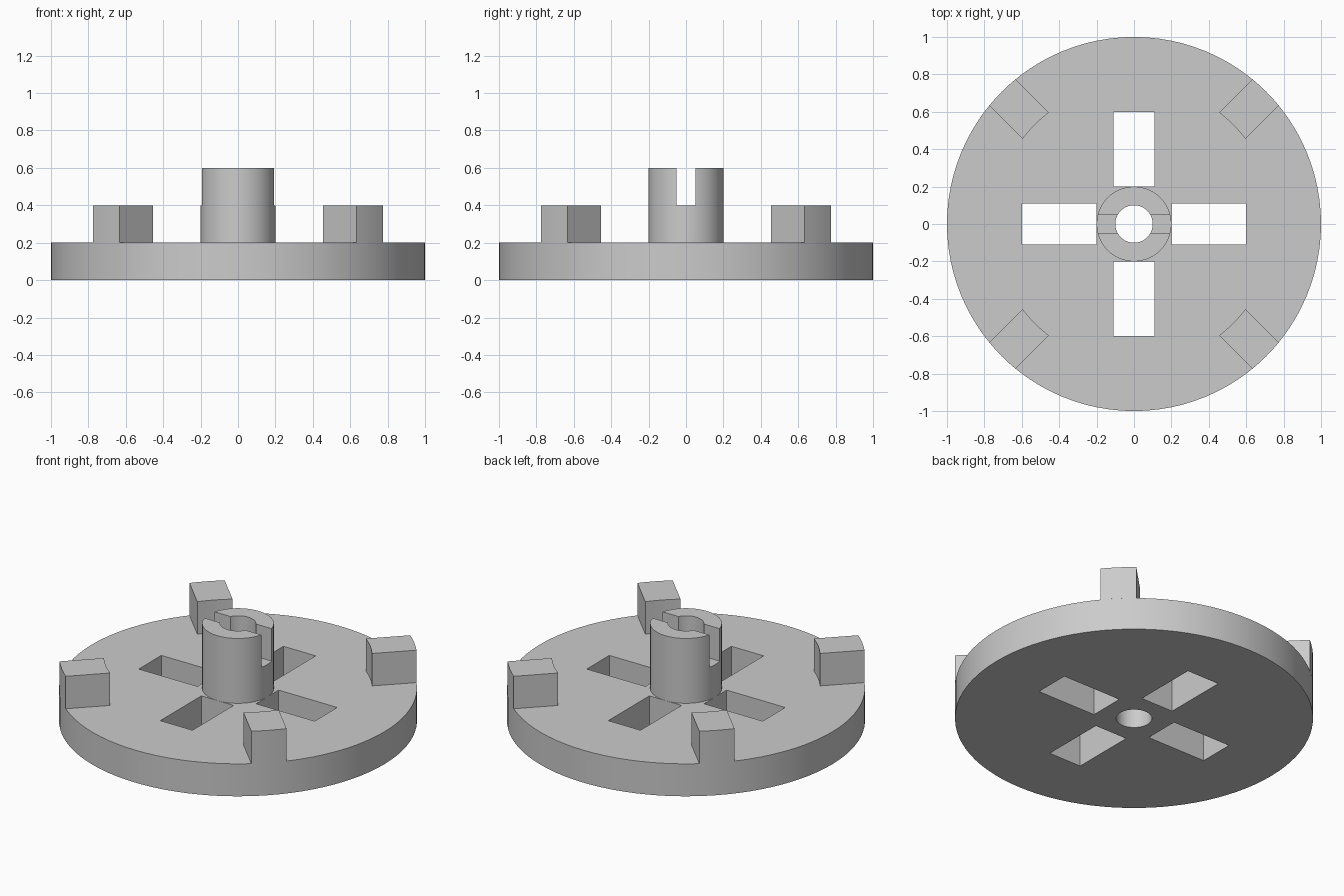
import bpy, bmesh, math

if "Cube" in bpy.data.objects:
    bpy.data.objects.remove(bpy.data.objects["Cube"], do_unlink=True)

TOP = 0.2       # plate thickness
SEGMENTS = 96

grey = bpy.data.materials.new("plain_grey")
grey.use_nodes = True
colour = (0.6, 0.6, 0.6, 1)
grey.diffuse_color = colour
grey.node_tree.nodes["Principled BSDF"].inputs["Base Color"].default_value = colour


def prism(name, outline, z0, z1):
    """Extrude a counter-clockwise outline from z0 to z1."""
    bm = bmesh.new()
    low = [bm.verts.new((x, y, z0)) for x, y in outline]
    high = [bm.verts.new((x, y, z1)) for x, y in outline]
    bm.faces.new(low[::-1])
    bm.faces.new(high)
    n = len(outline)
    for i in range(n):
        j = (i + 1) % n
        bm.faces.new((low[i], low[j], high[j], high[i]))
    mesh = bpy.data.meshes.new(name)
    bm.to_mesh(mesh)
    bm.free()
    mesh.materials.append(grey)
    ob = bpy.data.objects.new(name, mesh)
    bpy.context.collection.objects.link(ob)
    return ob


def arc(radius, start, end, steps):
    return [(radius * math.cos(start + (end - start) * i / steps),
             radius * math.sin(start + (end - start) * i / steps))
            for i in range(steps + 1)]


def circle(radius):
    return arc(radius, 0, math.tau, SEGMENTS)[:-1]


def rectangle(x0, x1, y0, y1):
    return [(x0, y0), (x1, y0), (x1, y1), (x0, y1)]


def activate(ob):
    bpy.ops.object.select_all(action='DESELECT')
    ob.select_set(True)
    bpy.context.view_layer.objects.active = ob


def cut(ob, cutters):
    """Subtract each cutter, then discard it."""
    for cutter in cutters:
        cutter.hide_render = True
        mod = ob.modifiers.new("cut", 'BOOLEAN')
        mod.operation = 'DIFFERENCE'
        mod.solver = 'EXACT'
        mod.object = cutter
        activate(ob)
        bpy.ops.object.modifier_apply(modifier=mod.name)
        bpy.data.objects.remove(cutter, do_unlink=True)


def smooth(ob):
    activate(ob)
    bpy.ops.object.shade_smooth_by_angle(angle=math.radians(30))


# Round base plate with a bore and four radial windows
plate = prism("base_plate", circle(1), 0, TOP)
windows = [rectangle(0.2, 0.6, -0.11, 0.11), rectangle(-0.6, -0.2, -0.11, 0.11),
           rectangle(-0.11, 0.11, 0.2, 0.6), rectangle(-0.11, 0.11, -0.6, -0.2)]
cut(plate, [prism("window_cutter", w, -0.1, 0.3) for w in windows]
    + [prism("bore_cutter", circle(0.1), -0.1, 0.3)])
smooth(plate)

# Central hub: a tube with a slot across its top
hub = prism("hub", circle(0.2), TOP, 0.6)
cut(hub, [prism("hub_bore_cutter", circle(0.1), 0, 0.8),
          prism("hub_slot_cutter", rectangle(-0.3, 0.3, -0.05, 0.05), 0.4, 0.8)])
smooth(hub)

# Four parallel-sided lugs with curved ends on the diagonals of the rim
INNER, OUTER, HALF = 0.75, 1.0, 0.1
a_in, a_out = math.asin(HALF / INNER), math.asin(HALF / OUTER)
sides = ["back_left", "back_right", "front_right", "front_left"]
for i, side in enumerate(sides):
    mid = math.radians(45 + 90 * i)
    outline = (arc(OUTER, mid - a_out, mid + a_out, 4)
               + arc(INNER, mid + a_in, mid - a_in, 4))
    smooth(prism("lug_" + side, outline, TOP, 0.4))
